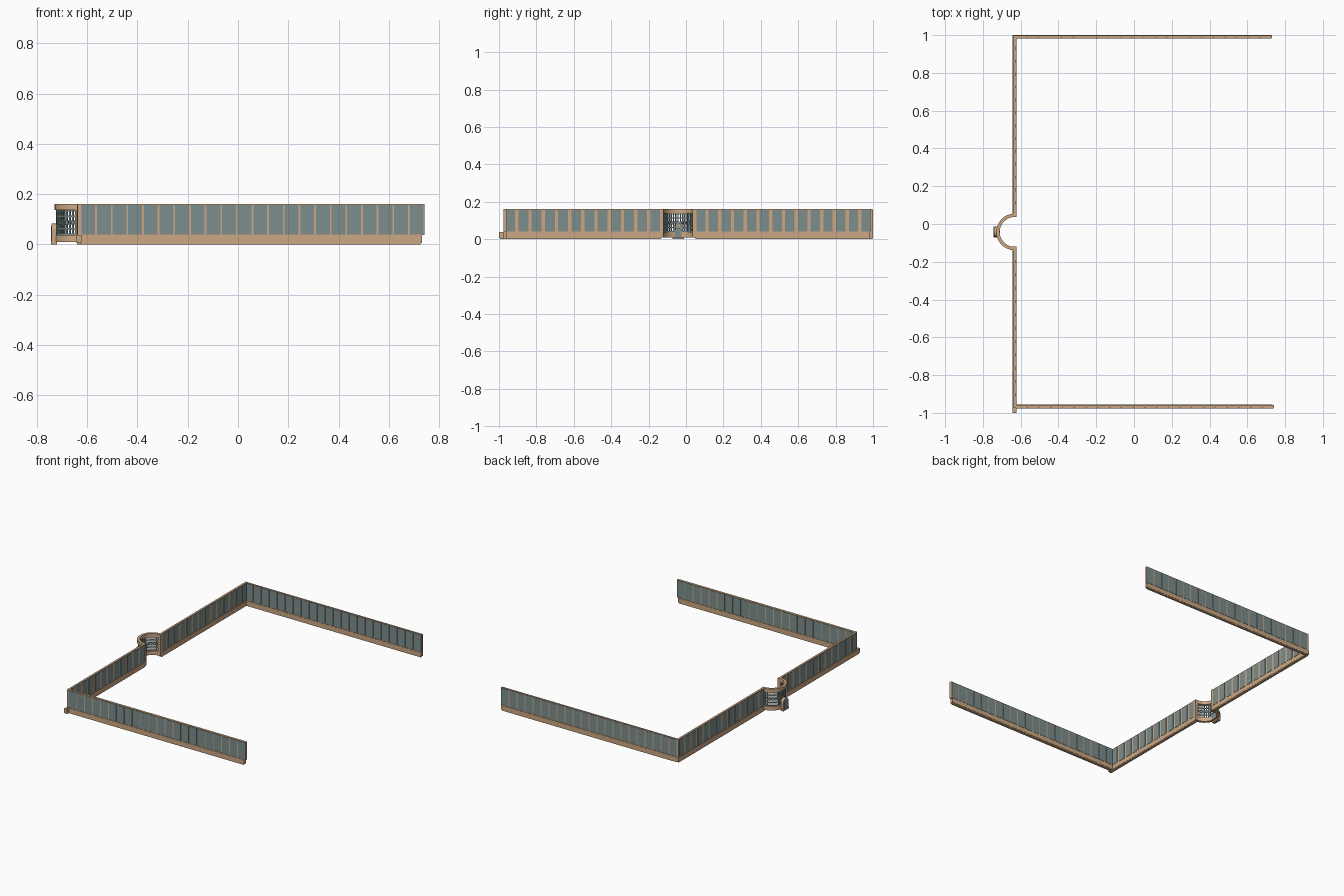
import bpy, bmesh, math
from mathutils import Matrix, Vector

if "Cube" in bpy.data.objects:
    bpy.data.objects.remove(bpy.data.objects["Cube"])


def material(name, rgb):
    m = bpy.data.materials.new(name)
    m.diffuse_color = (*rgb, 1)
    m.use_nodes = True
    m.node_tree.nodes["Principled BSDF"].inputs["Base Color"].default_value = m.diffuse_color
    return m


TAN = material("tan stone", (0.60, 0.39, 0.23))
TEAL = material("grey teal panel", (0.20, 0.27, 0.27))


def finish(name, bm, mat):
    bmesh.ops.recalc_face_normals(bm, faces=bm.faces)
    me = bpy.data.meshes.new(name)
    bm.to_mesh(me)
    bm.free()
    me.materials.append(mat)
    ob = bpy.data.objects.new(name, me)
    bpy.context.collection.objects.link(ob)
    return ob


def box(bm, x0, x1, y0, y1, z0, z1):
    c = Vector(((x0 + x1) / 2, (y0 + y1) / 2, (z0 + z1) / 2))
    s = Matrix.Diagonal((x1 - x0, y1 - y0, z1 - z0, 1))
    bmesh.ops.create_cube(bm, size=1, matrix=Matrix.Translation(c) @ s)


def wall(name, along_x, a0, a1, base0, base1, mid, half, count, gap):
    """Straight run: stone base and core, with panels set on both faces."""
    def put(bm, s, e, t0, t1, z0, z1):
        if along_x:
            box(bm, s, e, t0, t1, z0, z1)
        else:
            box(bm, t0, t1, s, e, z0, z1)
    bm = bmesh.new()
    put(bm, base0, base1, mid - half, mid + half, 0.006, 0.037)
    put(bm, base0 + 0.006, base1 - 0.006, mid - half + 0.002, mid + half - 0.002, 0, 0.006)
    put(bm, a0, a1, mid - half + 0.003, mid + half - 0.003, 0.037, 0.16)
    finish(name + "_stonework", bm, TAN)
    bm = bmesh.new()
    pitch = (a1 - a0) / count
    for i in range(count):
        s, e = a0 + i * pitch + gap / 2, a0 + (i + 1) * pitch - gap / 2
        for sg in (-1, 1):
            t = sorted((mid + sg * (half - 0.003), mid + sg * (half - 0.001)))
            put(bm, s, e, t[0], t[1], 0.04, 0.157)
    finish(name + "_panels", bm, TEAL)


# Four straight runs
wall("front_wall", True, -0.627, 0.742, -0.63, 0.732, -0.967, 0.011, 22, 0.007)
wall("back_wall", True, -0.63, 0.73, -0.63, 0.727, 0.991, 0.009, 22, 0.007)
wall("left_wall_south", False, -0.975, -0.128, -1.0, -0.128, -0.632, 0.010, 12, 0.018)
wall("left_wall_north", False, 0.044, 0.998, 0.044, 1.0, -0.632, 0.010, 14, 0.018)

# Semicircular bay
CX, CY = -0.632, -0.042
R_IN, R_OUT, SEG = 0.079, 0.097, 24


def on_arc(r, t, z):
    return (CX - r * math.sin(t), CY + r * math.cos(t), z)


def arc_band(bm, r0, r1, z0, z1, seg=SEG):
    rings = []
    for i in range(seg + 1):
        t = math.pi * i / seg
        rings.append([bm.verts.new(on_arc(r, t, z))
                      for r, z in ((r0, z0), (r1, z0), (r1, z1), (r0, z1))])
    for a, b in zip(rings, rings[1:]):
        for k in range(4):
            n = (k + 1) % 4
            bm.faces.new((a[k], a[n], b[n], b[k]))
    bm.faces.new(rings[0])
    bm.faces.new(rings[-1][::-1])


bm = bmesh.new()
arc_band(bm, R_IN, R_OUT, 0.010, 0.038)
arc_band(bm, R_IN, R_OUT, 0.137, 0.16)
for y in (CY - 0.088, CY + 0.088):
    box(bm, CX - 0.012, CX + 0.010, y - 0.010, y + 0.010, 0.01, 0.16)
finish("bay_stonework", bm, TAN)

# Bay grille: upright bars, hoops and ring ornaments
bm = bmesh.new()
RG = 0.088
for z in (0.040, 0.062, 0.112, 0.133):
    arc_band(bm, RG - 0.003, RG + 0.003, z - 0.0025, z + 0.0025)
BARS = 22
for i in range(1, BARS):
    t = math.pi * i / BARS
    m = (Matrix.Translation(on_arc(RG, t, 0.0875)) @ Matrix.Rotation(t, 4, 'Z')
         @ Matrix.Diagonal((0.006, 0.006, 0.099, 1)))
    bmesh.ops.create_cube(bm, size=1, matrix=m)
for i in range(BARS // 2):
    t = math.pi * (2 * i + 1) / BARS
    prev = None
    first = None
    for k in range(13):
        a = math.tau * k / 12
        cur = []
        for rr in (0.007, 0.010):
            tt = t + rr * math.cos(a) / RG
            cur.append(bm.verts.new(on_arc(RG + 0.004, tt, 0.087 + rr * math.sin(a))))
            cur.append(bm.verts.new(on_arc(RG - 0.004, tt, 0.087 + rr * math.sin(a))))
        if prev:
            for p, q in ((0, 1), (1, 3), (3, 2), (2, 0)):
                bm.faces.new((prev[p], prev[q], cur[q], cur[p]))
        prev = cur
finish("bay_grille", bm, TEAL)


# Small arched niche on the outer side of the bay
def arch(bm, x0, x1, w, z0, top, seg=12):
    pts = [(CY - w, z0), (CY + w, z0)]
    pts += [(CY + w * math.cos(math.pi * i / seg), top - w + w * math.sin(math.pi * i / seg))
            for i in range(seg + 1)]
    f = bm.faces.new([bm.verts.new((x0, y, z)) for y, z in pts])
    ext = bmesh.ops.extrude_face_region(bm, geom=[f])["geom"]
    bmesh.ops.translate(bm, verts=[v for v in ext if isinstance(v, bmesh.types.BMVert)],
                        vec=(x1 - x0, 0, 0))


bm = bmesh.new()
arch(bm, -0.742, -0.722, 0.028, 0.004, 0.083)
box(bm, -0.744, -0.72, CY - 0.03, CY + 0.03, 0, 0.01)
finish("niche_surround", bm, TAN)
bm = bmesh.new()
arch(bm, -0.744, -0.742, 0.020, 0.012, 0.074)
arch(bm, -0.712, -0.709, 0.023, 0.010, 0.058)
finish("niche_panel", bm, TEAL)
